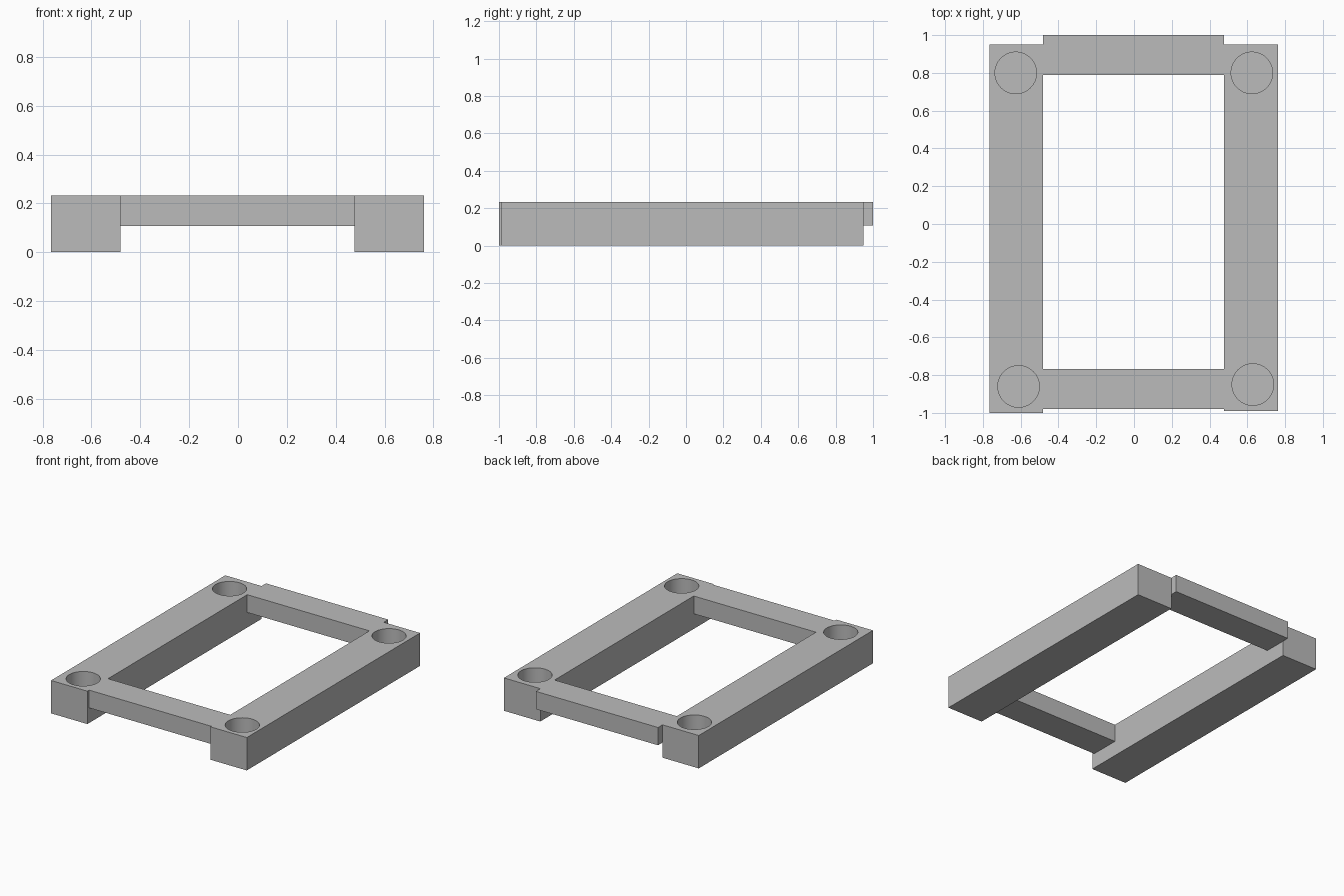
import bpy
from mathutils import Vector

cube = bpy.data.objects.get("Cube")
if cube:
    bpy.data.objects.remove(cube, do_unlink=True)

TOP = 0.233
HOLE_RADIUS = 0.11
HOLE_DEPTH = 0.17

grey = bpy.data.materials.new("plain grey")
grey.use_nodes = True
colour = (0.5, 0.5, 0.5, 1)
grey.diffuse_color = colour
grey.node_tree.nodes["Principled BSDF"].inputs["Base Color"].default_value = colour


def box(name, low, high):
    low, high = Vector(low), Vector(high)
    bpy.ops.mesh.primitive_cube_add(size=1, location=(low + high) / 2)
    obj = bpy.context.object
    obj.name = name
    obj.scale = high - low
    bpy.ops.object.transform_apply(location=False, rotation=False, scale=True)
    obj.data.materials.append(grey)
    return obj


def drill(rail, x, y):
    # Blind round socket sunk into the top face
    bpy.ops.mesh.primitive_cylinder_add(
        vertices=64, radius=HOLE_RADIUS, depth=2 * HOLE_DEPTH, location=(x, y, TOP))
    cutter = bpy.context.object
    cutter.data.materials.append(grey)
    bpy.context.view_layer.objects.active = rail
    mod = rail.modifiers.new("socket", "BOOLEAN")
    mod.operation = "DIFFERENCE"
    mod.solver = "EXACT"
    mod.object = cutter
    bpy.ops.object.modifier_apply(modifier=mod.name)
    bpy.data.objects.remove(cutter, do_unlink=True)


# Long side rails, each with a socket near either end
right_rail = box("right_rail", (-0.765, -1.0, 0), (-0.481, 0.95, TOP))
left_rail = box("left_rail", (0.477, -0.99, 0), (0.762, 0.95, TOP))
sockets = (
    (right_rail, ((-0.626, 0.8), (-0.611, -0.86))),
    (left_rail, ((0.624, 0.8), (0.629, -0.85))),
)
for rail, centres in sockets:
    for x, y in centres:
        drill(rail, x, y)
    bpy.ops.object.select_all(action="DESELECT")
    rail.select_set(True)
    bpy.context.view_layer.objects.active = rail
    bpy.ops.object.shade_smooth_by_angle()

# Thinner cross bars, flush with the rail tops
box("front_bar", (-0.481, -0.98, 0.107), (0.477, -0.768, TOP))
box("back_bar", (-0.481, 0.79, 0.107), (0.477, 1.0, TOP))
